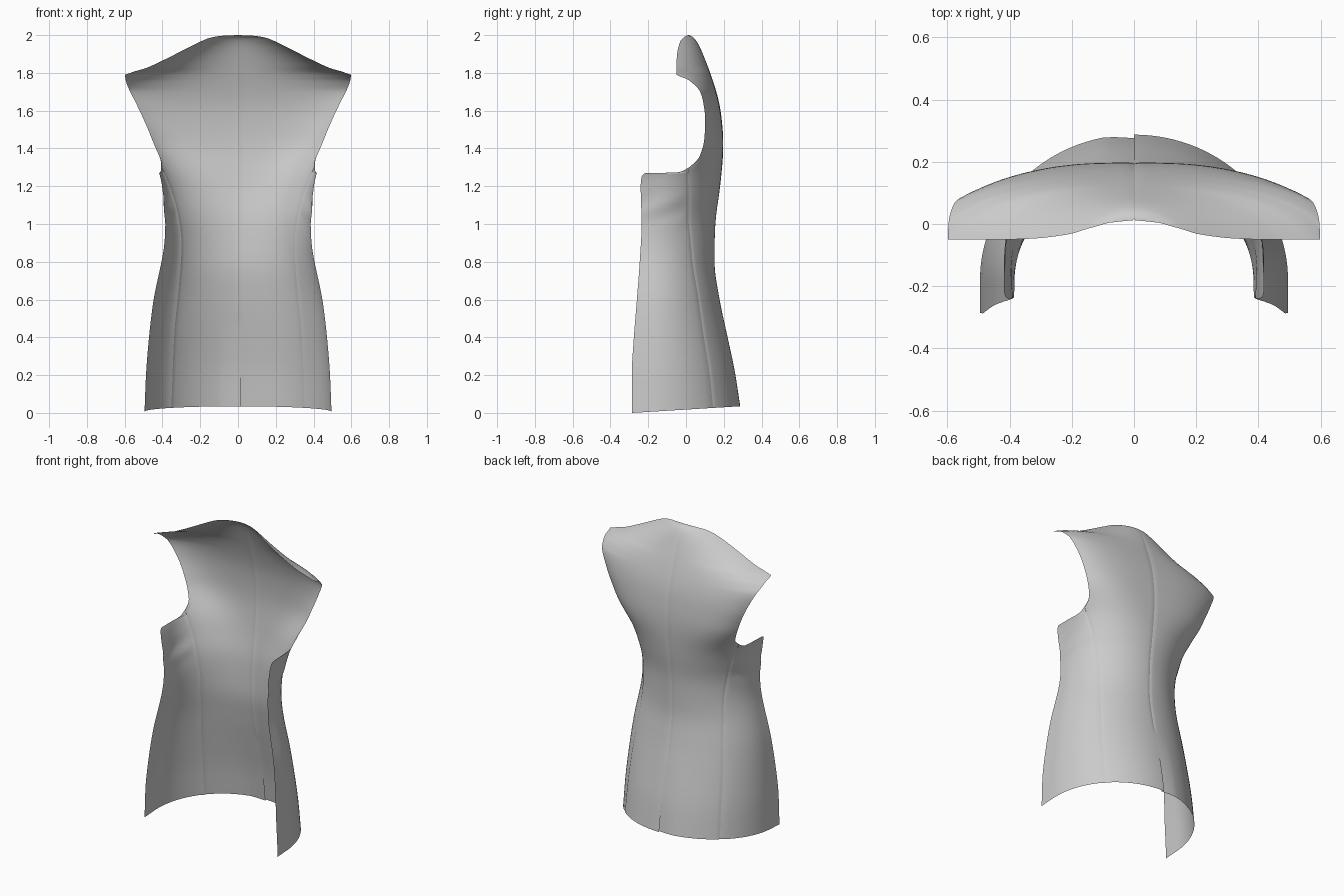
import bpy, math

if "Cube" in bpy.data.objects:
    bpy.data.objects.remove(bpy.data.objects["Cube"])

# Profiles against height z: (z, value)
CENTRE_Y = [(0, .287), (.2, .258), (.4, .218), (.6, .178), (.8, .15), (1, .155), (1.2, .181), (1.42, .198),
            (1.6, .184), (1.73, .152), (1.86, .106), (1.93, .077), (1.97, .055), (1.99, .037), (2, .016)]
EDGE_X = [(0, .495), (.2, .487), (.4, .471), (.6, .447), (.8, .405), (.9, .388), (1, .385), (1.2, .4),
          (1.27, .41), (1.37, .432), (1.45, .455), (1.6, .52), (1.79, .598), (1.82, .5), (1.865, .4),
          (1.915, .3), (1.965, .2), (1.985, .15), (1.996, .09), (2, .004)]
EDGE_Y = [(0, -.285), (.2, -.287), (.4, -.276), (.6, -.26), (.8, -.245), (1, -.235), (1.2, -.24),
          (1.25, -.235), (1.27, -.215), (1.272, -.05), (1.29, 0), (1.35, .068), (1.45, .097), (1.55, .102),
          (1.65, .09), (1.7, .075), (1.75, .03), (1.77, 0), (1.79, -.05), (1.85, -.05), (1.9, -.047),
          (1.96, -.033), (1.99, -.01), (2, .012)]
WIDTH = [(1, .385), (1.1, .391), (1.2, .401), (1.27, .414), (1.37, .466), (1.45, .512), (1.55, .57)]
SEAM_X = [(0, .355), (.4, .34), (.7, .312), (.9, .3), (1.05, .318), (1.2, .362), (1.37, .44)]
MID_Y = [(0, -.18), (.6, -.18), (1, -.19), (1.25, -.13), (1.45, -.1), (1.6, -.1), (1.9, -.15), (2, -.16)]
POWER = [(0, 2), (1, 2), (1.2, 2.2), (1.45, 3), (1.65, 2.8), (1.85, 2.05), (2, 1.9)]
SEAM_TOP = 1.37


def profile(pts, z):
    """Smooth monotone interpolation of a profile."""
    z = min(max(z, pts[0][0]), pts[-1][0])
    i = 0
    while i < len(pts) - 2 and z > pts[i + 1][0]:
        i += 1

    def sec(k):
        return (pts[k + 1][1] - pts[k][1]) / (pts[k + 1][0] - pts[k][0])

    def slope(k):
        if k == 0:
            return sec(0)
        if k == len(pts) - 1:
            return sec(k - 1)
        a, b = sec(k - 1), sec(k)
        return 0 if a * b <= 0 else 2 * a * b / (a + b)
    h = pts[i + 1][0] - pts[i][0]
    t = (z - pts[i][0]) / h
    return ((2*t**3 - 3*t*t + 1) * pts[i][1] + (t**3 - 2*t*t + t) * h * slope(i)
            + (3*t*t - 2*t**3) * pts[i + 1][1] + (t**3 - t*t) * h * slope(i + 1))


def soft(pts, z, top=2, r=.08):
    """Profile averaged over a small height window."""
    r = max(0, min(r, z, (top - z) * .6))
    return sum(profile(pts, z + r * k / 5) * (6 - abs(k)) for k in range(-5, 6)) / 36


def resample(path, n):
    """n + 1 points evenly spaced along a 2D path."""
    d = [0]
    for p, q in zip(path, path[1:]):
        d.append(d[-1] + math.dist(p, q))
    out, k = [], 0
    for j in range(n + 1):
        s = d[-1] * j / n
        while k < len(path) - 2 and d[k + 1] < s:
            k += 1
        t = (s - d[k]) / max(d[k + 1] - d[k], 1e-9)
        out.append([path[k][c] + (path[k + 1][c] - path[k][c]) * t for c in (0, 1)])
    out[-1] = list(path[-1])
    return out


def section(z, side, n):
    """Horizontal slice of the body: centre to seam, or seam to front edge."""
    y0, p = soft(MID_Y, z), soft(POWER, z)
    b = soft(CENTRE_Y, z) - y0
    xe, ye = soft(EDGE_X, z, 1.79), profile(EDGE_Y, z)
    # the overall width runs smoothly through the armhole corner
    a = soft(WIDTH, z) if z > 1.1 else xe
    end = math.pi / 2
    if ye > y0:
        q = max(1 - ((ye - y0) / b) ** p, 1e-6) ** (1 / p)
        w = min(max((z - 1.36) / .16, 0), 1)
        w = w * w * (3 - 2 * w)
        a = a * (1 - w) + w * xe / q
        xe = a * q
        end = math.atan2(xe, ye - y0)
    else:
        xe = a
    seam = end
    if z < SEAM_TOP:
        xs = min(soft(SEAM_X, z, SEAM_TOP), xe)
        seam = min(end, math.atan2(xs, b * max(1 - (xs / a) ** p, 0) ** (1 / p)))
    t0, t1 = (seam, end) if side else (0, seam)
    path = []
    for i in range(41):
        t = t0 + (t1 - t0) * i / 40
        s, c = math.sin(t), max(math.cos(t), 0)
        r = ((s / a) ** p + (c / b) ** p) ** (-1 / p)
        path.append((r * s, y0 + r * c))
    if side and ye < y0:
        path.append((xe, ye))
    return resample(path, n)


def panel(name, heights, side, sign, n):
    """Loft the slices into one cloth panel."""
    verts, faces = [], []
    for z in heights:
        for j, (x, y) in enumerate(section(z, side, n)):
            # pressed seams
            if z < SEAM_TOP - .02 and j == (0 if side else n):
                x, y = x - .002, y - .002
            if not side and j == 0 and z >= .5:
                y -= .003 * min(1, (2 - z) * 5)
            # vent: the left half laps slightly under the right
            if not side and sign < 0 and z < .5:
                y -= .012 * (1 - z / .5) * max(0, 1 - j / 7)
                if j == 0:
                    x -= .012 * min(1, 3 - 6 * z)
            # diagonal pull folds at the waist
            if side and j:
                x += .004 * math.sin(45 * (z - .4 * y)) * math.exp(-((z - 1.08) / .07) ** 2) * min(1, j / 4)
            lift = .035 * (y + .285) / .57 * max(0, 1 - z / .6)
            verts.append((sign * x, y, z + lift))
    w = n + 1
    for i in range(len(heights) - 1):
        for j in range(n):
            f = (i*w + j, i*w + j + 1, i*w + w + j + 1, i*w + w + j)
            faces.append(f[::-1] if sign > 0 else f)
    mesh = bpy.data.meshes.new(name)
    mesh.from_pydata(verts, [], faces)
    mesh.validate()
    ob = bpy.data.objects.new(name, mesh)
    bpy.context.collection.objects.link(ob)
    for poly in mesh.polygons:
        poly.use_smooth = True
    return ob


# Row heights, denser at the armhole and neckline
body = [1.24 * i / 44 for i in range(45)]
arm = [1.25, 1.26, 1.266, 1.27, 1.272, 1.276, 1.282, 1.29, 1.3, 1.315, 1.33, 1.35, SEAM_TOP]
upper = [SEAM_TOP + (1.7 - SEAM_TOP) * i / 14 for i in range(1, 15)]
shoulder = [1.7 + .09 * i / 9 for i in range(1, 10)]
neck = [2 - .21 * (1 - i / 24) ** 2 for i in range(1, 25)]

for label, sign in (("right", 1), ("left", -1)):
    panel("back_panel_" + label, body + arm + upper + shoulder + neck, False, sign, 28)
    panel("side_panel_" + label, body + arm, True, sign, 20)
